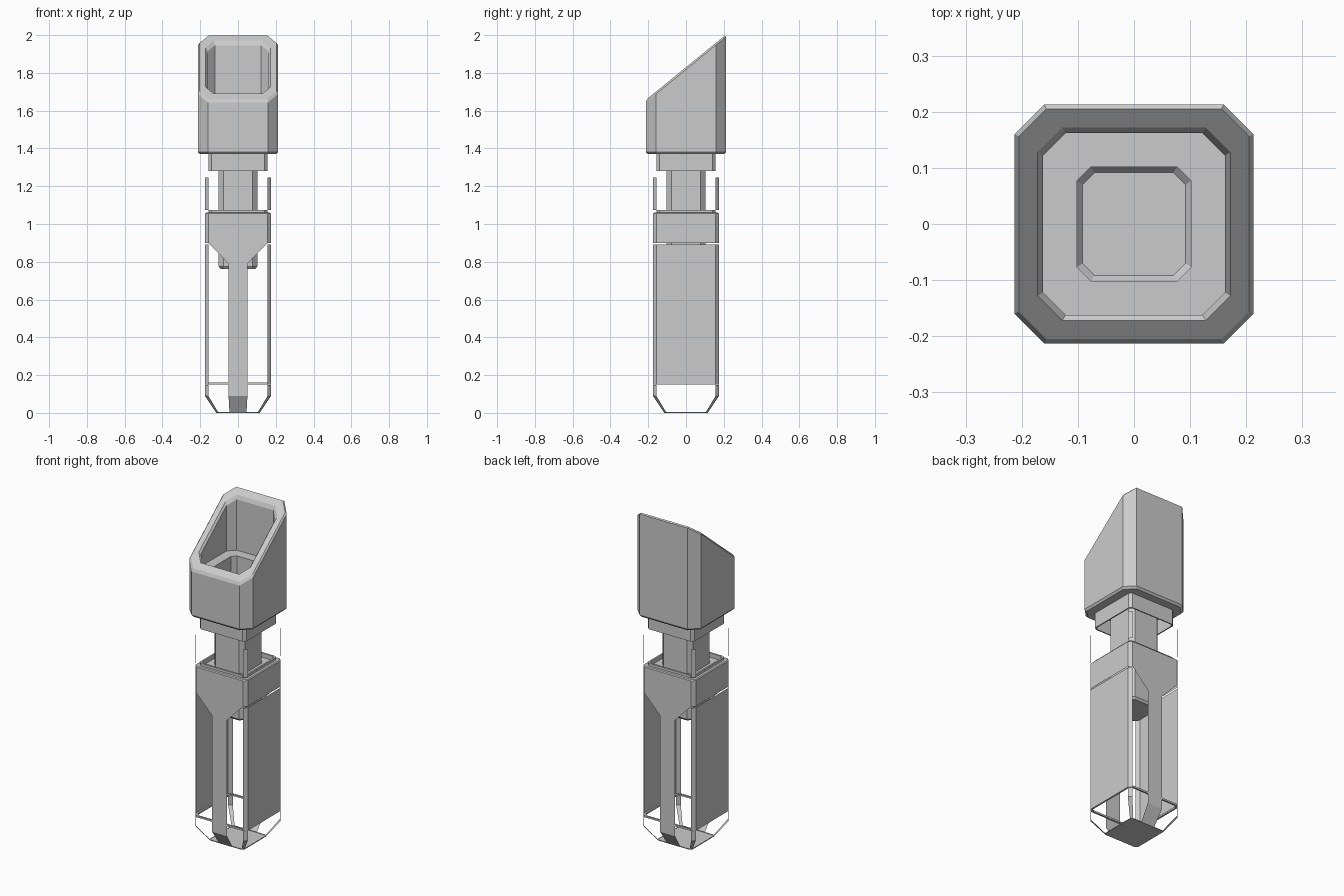
import bpy, bmesh

if "Cube" in bpy.data.objects:
    bpy.data.objects.remove(bpy.data.objects["Cube"])

grey = bpy.data.materials.new("mid_grey")
grey.diffuse_color = (0.6, 0.6, 0.6, 1)
grey.use_nodes = True
grey.node_tree.nodes["Principled BSDF"].inputs["Base Color"].default_value = grey.diffuse_color

R, C = 0.175, 0.018          # body half width and corner chamfer


def finish(name, bm):
    me = bpy.data.meshes.new(name)
    bm.to_mesh(me)
    bm.free()
    me.materials.append(grey)
    ob = bpy.data.objects.new(name, me)
    bpy.context.collection.objects.link(ob)
    return ob


def octagon(r, c):
    """Square of half width r with corners cut by c, counter-clockwise."""
    k = r - c
    return [(k, -r), (r, -k), (r, k), (k, r), (-k, r), (-r, k), (-r, -k), (-k, -r)]


def loft(name, rings, cap_end=False, sides=range(8)):
    """Skin (half width, chamfer, height) rings; height may depend on y."""
    bm = bmesh.new()
    loops = [[bm.verts.new((x, y, z(y) if callable(z) else z)) for x, y in octagon(r, c)]
             for r, c, z in rings]
    for a, b in zip(loops, loops[1:]):
        for i in sides:
            j = (i + 1) % 8
            bm.faces.new((a[i], a[j], b[j], b[i]))
    if cap_end:
        bm.faces.new(loops[-1])
    bmesh.ops.delete(bm, geom=[v for v in bm.verts if not v.link_faces], context='VERTS')
    return finish(name, bm)


def slant(drop):
    return lambda y: 1.83 + 0.815 * y - drop


# Hollow head with slanted mouth
loft("head", [(0.102, 0.025, 1.37), (0.203, 0.05, 1.37), (0.213, 0.053, 1.382),
              (0.213, 0.053, slant(0.012)), (0.205, 0.049, slant(0)),
              (0.172, 0.044, slant(0)), (0.162, 0.04, slant(0.016)),
              (0.162, 0.04, 1.64), (0.102, 0.025, 1.64)])

# Inner column, open to the head and closed at its foot
loft("column", [(0.102, 0.025, 1.64), (0.102, 0.025, 0.775), (0.092, 0.022, 0.762)], True)

# Collar skirt below the head
loft("collar", [(0.155, 0.015, 1.37), (0.155, 0.015, 1.28), (0.148, 0.013, 1.28),
                (0.148, 0.013, 1.37)])

# Body band with raised lip
loft("body_band", [(R, C, 0.9), (R, C, 1.055), (0.17, 0.017, 1.06), (0.155, 0.015, 1.06),
                   (0.155, 0.015, 1.075), (0.145, 0.013, 1.075), (0.145, 0.013, 1.05),
                   (0.102, 0.025, 1.05)])

# Loose corner strips above the band, and corner ribs to the tip
corners = (0, 2, 4, 6)
loft("corner_strips", [(R, C, 1.075), (R, C, 1.245)], sides=corners)
loft("tip_ribs", [(0.115, 0.012, 0), (R, C, 0.09), (R, C, 0.148)], sides=corners)

# Side panels wrapping their corners
loft("right_panel", [(R, C, 0.16), (R, C, 0.892)], sides=(0, 1, 2))
loft("left_panel", [(R, C, 0.16), (R, C, 0.892)], sides=(4, 5, 6))

# Thin hoop under the panels
loft("hoop", [(R, C, 0.15), (R, C, 0.16), (R - 0.01, C, 0.16), (R - 0.01, C, 0.15),
              (R, C, 0.15)])

# Tip plate
loft("tip_plate", [(0.114, 0.012, 0.004), (0.115, 0.012, 0)], True)

# Funnel-shaped struts, front and back
for name, s in (("front_strut", -1), ("back_strut", 1)):
    bm = bmesh.new()
    rows = [(0.157, R, 0.9), (0.05, R, 0.79), (0.05, R, 0.09), (0.045, 0.115, 0)]
    pairs = [[bm.verts.new((sx * w, s * y, z)) for sx in (s, -s)] for w, y, z in rows]
    for a, b in zip(pairs, pairs[1:]):
        bm.faces.new((a[0], b[0], b[1], a[1]))
    finish(name, bm)
